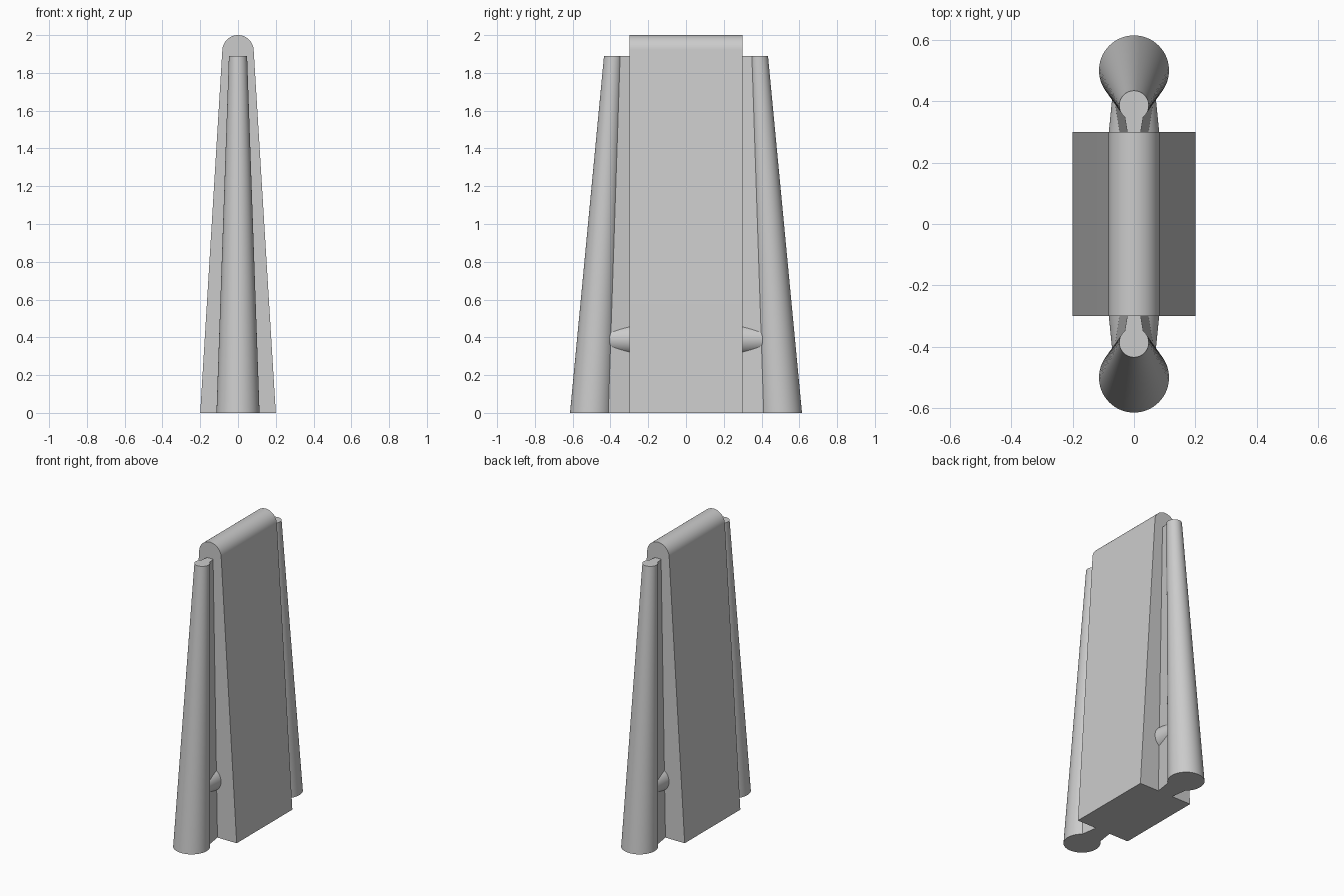
import bpy, bmesh, math
from math import sin, cos, radians

if "Cube" in bpy.data.objects:
    bpy.data.objects.remove(bpy.data.objects["Cube"], do_unlink=True)

grey = bpy.data.materials.new("plain grey")
grey.use_nodes = True
COLOUR = (0.6, 0.6, 0.6, 1)
grey.diffuse_color = COLOUR
grey.node_tree.nodes["Principled BSDF"].inputs["Base Color"].default_value = COLOUR


def loft(name, start, end):
    """Solid between two matching closed outlines."""
    bm = bmesh.new()
    a = [bm.verts.new(p) for p in start]
    b = [bm.verts.new(p) for p in end]
    n = len(a)
    for i in range(n):
        j = (i + 1) % n
        bm.faces.new((a[i], a[j], b[j], b[i]))
    bm.faces.new(a[::-1])
    bm.faces.new(b)
    bmesh.ops.recalc_face_normals(bm, faces=bm.faces)
    mesh = bpy.data.meshes.new(name)
    bm.to_mesh(mesh)
    bm.free()
    mesh.materials.append(grey)
    obj = bpy.data.objects.new(name, mesh)
    bpy.context.collection.objects.link(obj)
    bpy.ops.object.select_all(action="DESELECT")
    obj.select_set(True)
    bpy.context.view_layer.objects.active = obj
    bpy.ops.object.shade_smooth_by_angle(angle=radians(25))
    return obj


def arc(radius, first, last, steps):
    angles = [radians(first + (last - first) * i / steps) for i in range(steps + 1)]
    return [(radius * cos(t), radius * sin(t)) for t in angles]


def keyhole(side, z, centre, radius, root):
    """Round rail section with a neck that narrows towards the body."""
    ring = [(x, centre + y) for x, y in arc(radius, -51, 231, 56)]
    outline = [(root, HALF_DEPTH)] + ring + [(-root, HALF_DEPTH)]
    return [(x, side * y, z) for x, y in outline]


HALF_DEPTH = 0.3
TOP_R = 0.083

# Tapered slab with a rounded top edge
profile = [(-0.2, 0), (0.2, 0)]
profile += [(x, 2 - TOP_R + z) for x, z in arc(TOP_R, 3.5, 176.5, 32)]
loft("body", [(x, -HALF_DEPTH, z) for x, z in profile],
     [(x, HALF_DEPTH, z) for x, z in profile])

# Leaning tapered rails, and the pegs that cross their necks
for side, label in ((-1, "front"), (1, "back")):
    loft(label + "_rail",
         keyhole(side, 0, 0.5, 0.114, 0.055),
         keyhole(side, 1.89, 0.386, 0.048, 0.022))
    circle = arc(1, 0, 352.5, 47)
    loft(label + "_peg",
         [(0.083 * x, side * 0.29, 0.388 + 0.083 * z) for x, z in circle],
         [(0.069 * x, side * 0.43, 0.388 + 0.069 * z) for x, z in circle])
